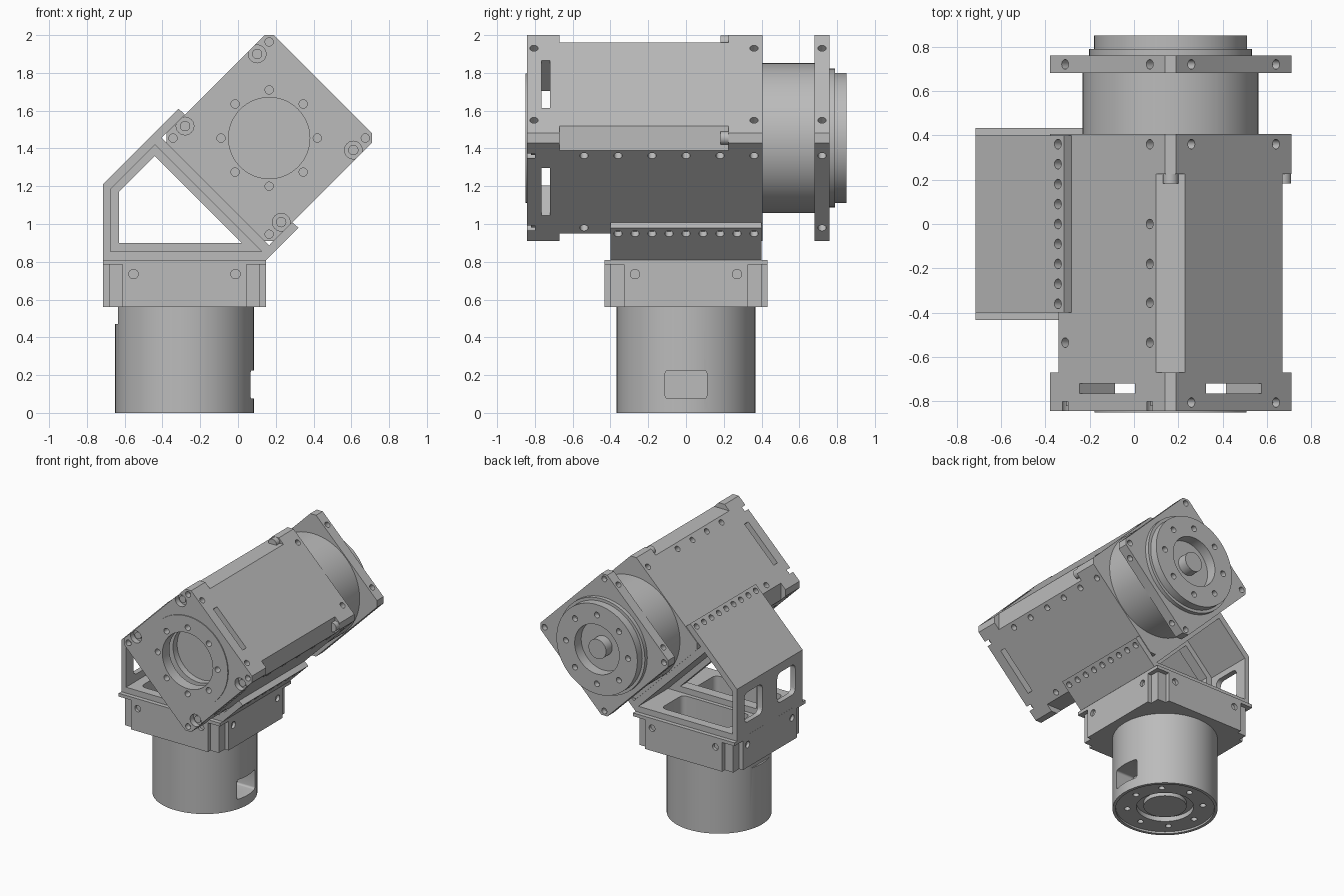
import bpy, bmesh
from math import cos, sin, pi, radians
from mathutils import Matrix, Vector

cube = bpy.data.objects.get("Cube")
if cube:
    bpy.data.objects.remove(cube, do_unlink=True)

# One metal grey for everything
grey = bpy.data.materials.new("machined grey")
grey.use_nodes = True
grey.diffuse_color = (0.5, 0.5, 0.5, 1)
grey.node_tree.nodes["Principled BSDF"].inputs["Base Color"].default_value = (0.5, 0.5, 0.5, 1)


# ---- Outlines ----
def circle(r, cx=0, cy=0, n=72):
    return [(cx + r * cos(2 * pi * i / n), cy + r * sin(2 * pi * i / n)) for i in range(n)]


def small(r, cx, cy):
    return circle(r, cx, cy, 16)


def rect(x0, x1, y0, y1):
    return [(x0, y0), (x1, y0), (x1, y1), (x0, y1)]


def rounded(x0, x1, y0, y1, r=0.04):
    pts = []
    for cx, cy, start in ((x1 - r, y1 - r, 0), (x0 + r, y1 - r, 90),
                          (x0 + r, y0 + r, 180), (x1 - r, y0 + r, 270)):
        for step in range(5):
            a = radians(start + step * 22.5)
            pts.append((cx + r * cos(a), cy + r * sin(a)))
    return pts


def bevelled_square(s, c):
    pts = []
    for i in range(4):
        rot = Matrix.Rotation(i * pi / 2, 2)
        pts += [tuple(rot @ Vector((s, -s + c))), tuple(rot @ Vector((s, s - c)))]
    return pts


# ---- Solids: an outline extruded between two heights in a local frame ----
def add_prism(bm, pts, z0, z1, frame):
    low = [bm.verts.new(frame @ Vector((x, y, z0))) for x, y in pts]
    high = [bm.verts.new(frame @ Vector((x, y, z1))) for x, y in pts]
    n = len(pts)
    faces = [bm.faces.new(low[::-1]), bm.faces.new(high)]
    for i in range(n):
        j = (i + 1) % n
        faces.append(bm.faces.new((low[i], low[j], high[j], high[i])))
    bmesh.ops.recalc_face_normals(bm, faces=faces)


def mesh_object(name, prisms):
    bm = bmesh.new()
    for prism in prisms:
        add_prism(bm, *prism)
    mesh = bpy.data.meshes.new(name)
    bm.to_mesh(mesh)
    bm.free()
    obj = bpy.data.objects.new(name, mesh)
    bpy.context.collection.objects.link(obj)
    return obj


def part(name, prisms, cuts=()):
    obj = mesh_object(name, prisms)
    if cuts:
        cutter = mesh_object(name + "_cutter", cuts)
        cutter.hide_render = True
        mod = obj.modifiers.new("cut", 'BOOLEAN')
        mod.operation, mod.solver, mod.object = 'DIFFERENCE', 'EXACT', cutter
        mod.use_self = True
        graph = bpy.context.evaluated_depsgraph_get()
        mesh = bpy.data.meshes.new_from_object(obj.evaluated_get(graph))
        obj.modifiers.clear()
        obj.data = mesh
        bpy.data.objects.remove(cutter, do_unlink=True)
    obj.data.materials.clear()
    obj.data.materials.append(grey)
    bpy.ops.object.select_all(action='DESELECT')
    obj.select_set(True)
    bpy.context.view_layer.objects.active = obj
    bpy.ops.object.shade_smooth_by_angle(angle=radians(30))
    return obj


def frame(x, y, z, origin=(0, 0, 0)):
    m = Matrix((x, y, z)).transposed().to_4x4()
    return Matrix.Translation(origin) @ m


# ---- Frames ----
H = 0.5 ** 0.5
CX = -0.283                                               # axis of the lower motor
FRONT = frame((1, 0, 0), (0, 0, 1), (0, -1, 0))           # outline in x, z; depth to the front
TUBE = frame((H, 0, H), (-H, 0, H), (0, -1, 0), (0.165, 0, 1.455))
BASE = Matrix.Translation((CX, 0, 0))


def tube_face(k):
    # 0 upper right, 1 upper left, 2 lower left, 3 lower right
    return TUBE @ Matrix.Rotation(k * pi / 2, 4, 'Z') @ frame((0, -1, 0), (0, 0, -1), (1, 0, 0))


def base_side(k):
    return BASE @ Matrix.Rotation(k * pi / 2, 4, 'Z') @ frame((0, 1, 0), (0, 0, 1), (1, 0, 0))


def drill(k, t, ys, z0=0.36, z1=0.5):
    return [(small(0.022, t, y), z0, z1, tube_face(k)) for y in ys]


def bolt_circle(r, z0, z1, m):
    return [(small(0.022, r * cos(i * pi / 4 + pi / 4), r * sin(i * pi / 4 + pi / 4)), z0, z1, m)
            for i in range(8)]


SIDE = 0.403
plate = bevelled_square(SIDE, 0.036)
body = bevelled_square(SIDE, 0.092)

# ---- Upper tilted housing ----
body_holes = (drill(1, 0.27, (0, -0.18, -0.355, -0.535)) + drill(1, -0.27, (-0.535,))
              + drill(3, -0.27, (0.18, 0, -0.18, -0.36, -0.54)) + drill(3, 0.27, (-0.54,)))
part("housing_body", [(body, -0.225, 0.67, TUBE)], body_holes)

collar_holes = drill(1, 0.27, (0.36,)) + drill(3, -0.27, (0.36,))
for t in (-0.27, 0.27):
    collar_holes += drill(0, t, (0.36,))
part("housing_collar", [(plate, -0.405, -0.225, TUBE)], collar_holes)

# Front flange, open in the middle and slotted on all four sides
slots = [(rect(-0.177, 0.177, -0.78, -0.72), -0.6, 0.6, tube_face(k)) for k in (0, 1)]
part("front_flange", [(plate, 0.67, 0.765, TUBE)],
     slots + [(circle(0.215), 0.6, 0.8, TUBE)])

bore = [(circle(0.215), 0.7, 0.9, TUBE)]
front_cuts = bore + bolt_circle(0.255, 0.80, 0.9, TUBE)
for a in (-1, 1):
    for b in (-1, 1):
        front_cuts.append((circle(0.047, a * 0.27, b * 0.36, 24), 0.80, 0.9, TUBE))
        front_cuts.append((small(0.022, a * 0.36, b * 0.36), 0.80, 0.9, TUBE))
for k in (0, 2):
    for t in (-0.27, 0.27):
        front_cuts += drill(k, t, (-0.805,))
part("front_plate", [(plate, 0.765, 0.843, TUBE)], front_cuts)
part("front_ring", [(circle(0.343), 0.835, 0.85, TUBE)],
     bore + bolt_circle(0.255, 0.80, 0.9, TUBE))
part("front_screws", [(circle(0.027, a * 0.27, b * 0.36, 24), 0.79, 0.82, TUBE)
                      for a in (-1, 1) for b in (-1, 1)])

# Guide pins at the ends of the edge grooves
part("edge_pins", [(circle(0.035, a * 0.36, b * 0.36, 24), -0.23, -0.183, TUBE)
                   for a in (-1, 1) for b in (-1, 1)])

# ---- Rear motor and output flange ----
part("rear_motor", [(circle(0.397), -0.68, -0.405, TUBE)])
rear_holes = []
for k in range(4):
    for t in (-0.27, 0.27):
        rear_holes += drill(k, t, (0.72,))
rear_holes += [(small(0.022, a * 0.36, b * 0.36), -0.8, -0.72, TUBE) for a in (-1, 1) for b in (-1, 1)]
part("rear_plate", [(plate, -0.76, -0.68, TUBE)], rear_holes)
part("rear_step", [(circle(0.367), -0.79, -0.76, TUBE)],
     [(circle(0.19), -0.9, -0.77, TUBE)])
part("output_disc", [(circle(0.345), -0.85, -0.79, TUBE)],
     [(circle(0.19), -0.9, -0.7, TUBE)] + bolt_circle(0.265, -0.9, -0.81, TUBE))
part("output_shaft", [(circle(0.075, n=40), -0.845, -0.75, TUBE)])

# ---- Cradle bracket ----
outer = [(-0.715, 0.81), (0.15, 0.81), (0.32, 0.98), (0.286, 1.01), (0.165, 0.887),
         (-0.405, 1.456), (-0.281, 1.58), (-0.315, 1.61), (-0.715, 1.21)]
inner = [(-0.675, 0.855), (0.125, 0.855), (-0.44, 1.42), (-0.675, 1.185)]
rib_hole = [(-0.63, 0.90), (0.02, 0.90), (-0.44, 1.36), (-0.63, 1.17)]
row = [-0.36 + 0.09 * i for i in range(9)]
floor_windows = [(rounded(-0.60, -0.02, min(s * 0.07, s * 0.33), max(s * 0.07, s * 0.33)),
                  0.70, 0.87, Matrix()) for s in (-1, 1)]
wall_windows = [(rounded(s * 0.2 - 0.11, s * 0.2 + 0.11, 0.91, 1.14), 0.36, 0.5, base_side(2))
                for s in (-1, 1)]
part("bracket", [(outer, -0.40, 0.40, FRONT)],
     [(inner, -0.5, 0.5, FRONT)] + wall_windows + floor_windows
     + drill(1, -0.27, row, 0.408) + drill(3, 0.27, row, 0.408))
part("bracket_rib", [(inner, -0.04, 0.04, FRONT)], [(rib_hole, -0.1, 0.1, FRONT)])

# ---- Square base block ----
part("base_plate", [(rect(-0.4325, 0.4325, -0.4325, 0.4325), 0.785, 0.81, BASE)], floor_windows)
part("base_core", [(rect(-0.40, 0.40, -0.40, 0.40), 0.56, 0.785, BASE)], floor_windows)
for k, side in enumerate(("left", "rear", "right", "front")):
    part("base_panel_" + side, [(rect(-0.328, 0.328, 0.56, 0.785), 0.39, 0.4325, base_side(k))],
         [(small(0.025, t, 0.735), 0.41, 0.5, base_side(k)) for t in (-0.27, 0.27)])

# ---- Lower round motor ----
motor_cuts = [(rounded(-0.11, 0.11, 0.075, 0.225, 0.015), 0.2, 0.5, base_side(0)),
              (rect(-0.2, 0.2, 0.47, 0.6), 0.352, 0.5, base_side(2)),
              (circle(0.345), -0.1, 0.015, BASE),
              (circle(0.2), -0.1, 0.05, BASE)] + bolt_circle(0.265, -0.1, 0.05, BASE)
part("lower_motor", [(circle(0.367), 0, 0.56, BASE)], motor_cuts)
part("lower_hub", [(circle(0.15), 0.02, 0.06, BASE)])
